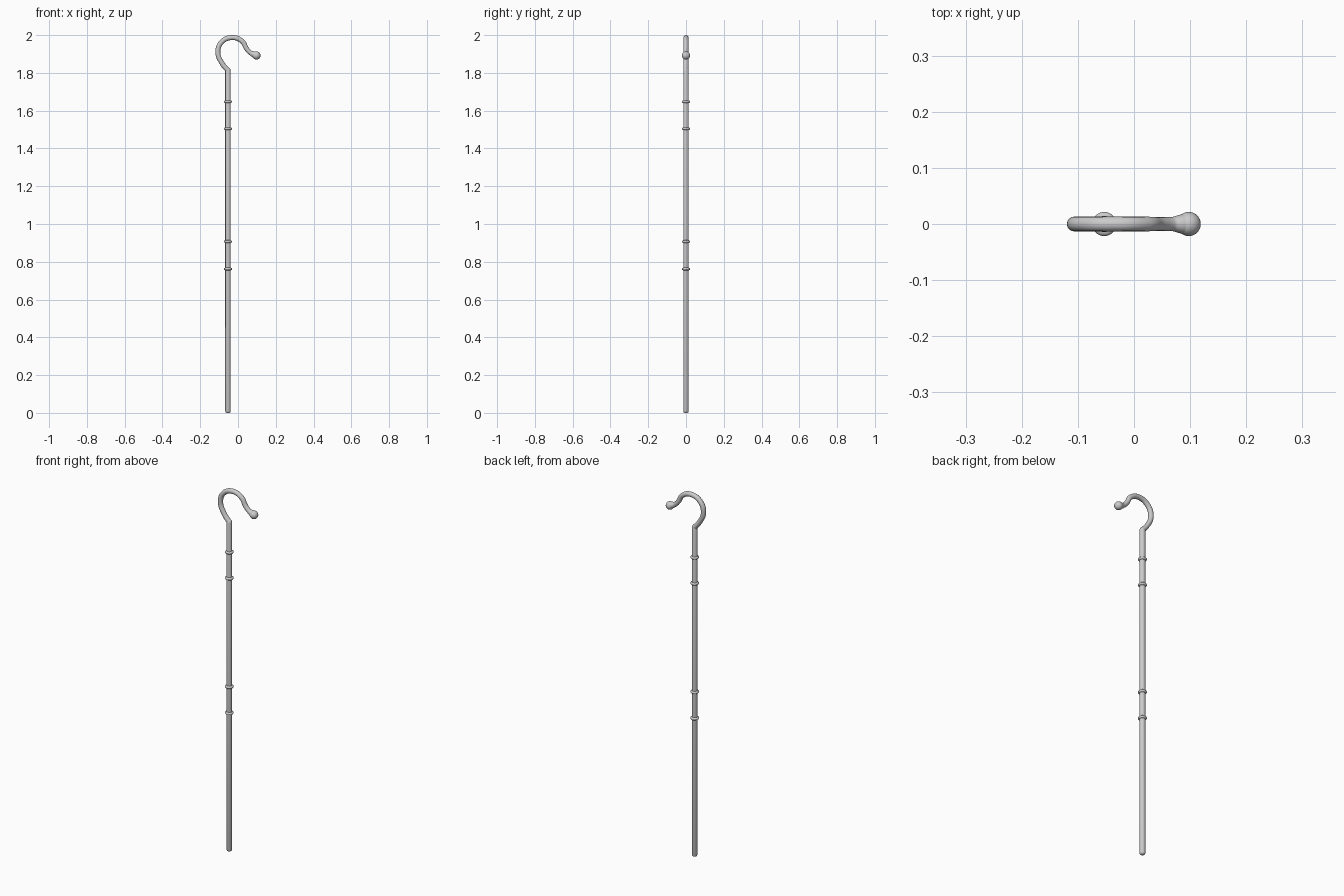
import bpy, bmesh, math

if "Cube" in bpy.data.objects:
    bpy.data.objects.remove(bpy.data.objects["Cube"])

SHAFT_X = -0.053


def smooth(ob):
    bpy.ops.object.select_all(action='DESELECT')
    ob.select_set(True)
    bpy.context.view_layer.objects.active = ob
    bpy.ops.object.shade_smooth_by_angle(angle=math.radians(45))


def lathe(name, profile, x, z=0.0, sides=32):
    """Revolve a (radius, height) profile that starts and ends on the axis."""
    bm = bmesh.new()
    verts = [bm.verts.new((r, 0, h)) for r, h in profile]
    edges = [bm.edges.new(p) for p in zip(verts, verts[1:])]
    bmesh.ops.spin(bm, geom=verts + edges, cent=(0, 0, 0), axis=(0, 0, 1),
                   angle=math.tau, steps=sides, use_duplicate=False)
    bmesh.ops.remove_doubles(bm, verts=bm.verts, dist=1e-5)
    bmesh.ops.recalc_face_normals(bm, faces=bm.faces)
    me = bpy.data.meshes.new(name)
    bm.to_mesh(me)
    bm.free()
    ob = bpy.data.objects.new(name, me)
    ob.location = (x, 0, z)
    bpy.context.collection.objects.link(ob)
    smooth(ob)
    return ob


# Straight shaft with rounded ends
lathe("shaft", [(0, 0), (0.008, 0), (0.012, 0.003), (0.0145, 0.010),
                (0.0145, 1.810), (0.012, 1.820), (0.007, 1.826), (0, 1.828)], SHAFT_X)

# Rounded collars in two pairs
ring = [(0, -0.007), (0.0145, -0.007), (0.019, -0.0055), (0.0215, -0.002),
        (0.0215, 0.002), (0.019, 0.0055), (0.0145, 0.007), (0, 0.007)]
for i, z in enumerate((0.762, 0.907, 1.505, 1.648)):
    lathe(f"collar_{i + 1}", ring, SHAFT_X, z)

# Curved crook, flaring toward its tip: x, z, radius
path = [(-0.053, 1.812, 0.0135), (-0.084, 1.850, 0.0130), (-0.1065, 1.908, 0.0132),
        (-0.087, 1.963, 0.0132), (-0.031, 1.987, 0.0132), (0.022, 1.967, 0.0130),
        (0.047, 1.926, 0.0125), (0.068, 1.905, 0.0125), (0.086, 1.897, 0.0175)]
cu = bpy.data.curves.new("crook", 'CURVE')
cu.dimensions = '3D'
cu.bevel_depth = 1.0
cu.bevel_resolution = 6
cu.resolution_u = 8
cu.use_fill_caps = True
sp = cu.splines.new('BEZIER')
sp.bezier_points.add(len(path) - 1)
for bp, (x, z, r) in zip(sp.bezier_points, path):
    bp.co = (x, 0, z)
    bp.radius = r
    bp.handle_left_type = bp.handle_right_type = 'AUTO'
crook = bpy.data.objects.new("crook", cu)
bpy.context.collection.objects.link(crook)
bpy.ops.object.select_all(action='DESELECT')
crook.select_set(True)
bpy.context.view_layer.objects.active = crook
bpy.ops.object.convert(target='MESH')
smooth(bpy.context.object)

# Ball on the crook's tip
bpy.ops.mesh.primitive_uv_sphere_add(segments=32, ring_count=16, radius=0.0215,
                                     location=(0.0975, 0, 1.892))
bpy.context.object.name = "tip_ball"
smooth(bpy.context.object)
